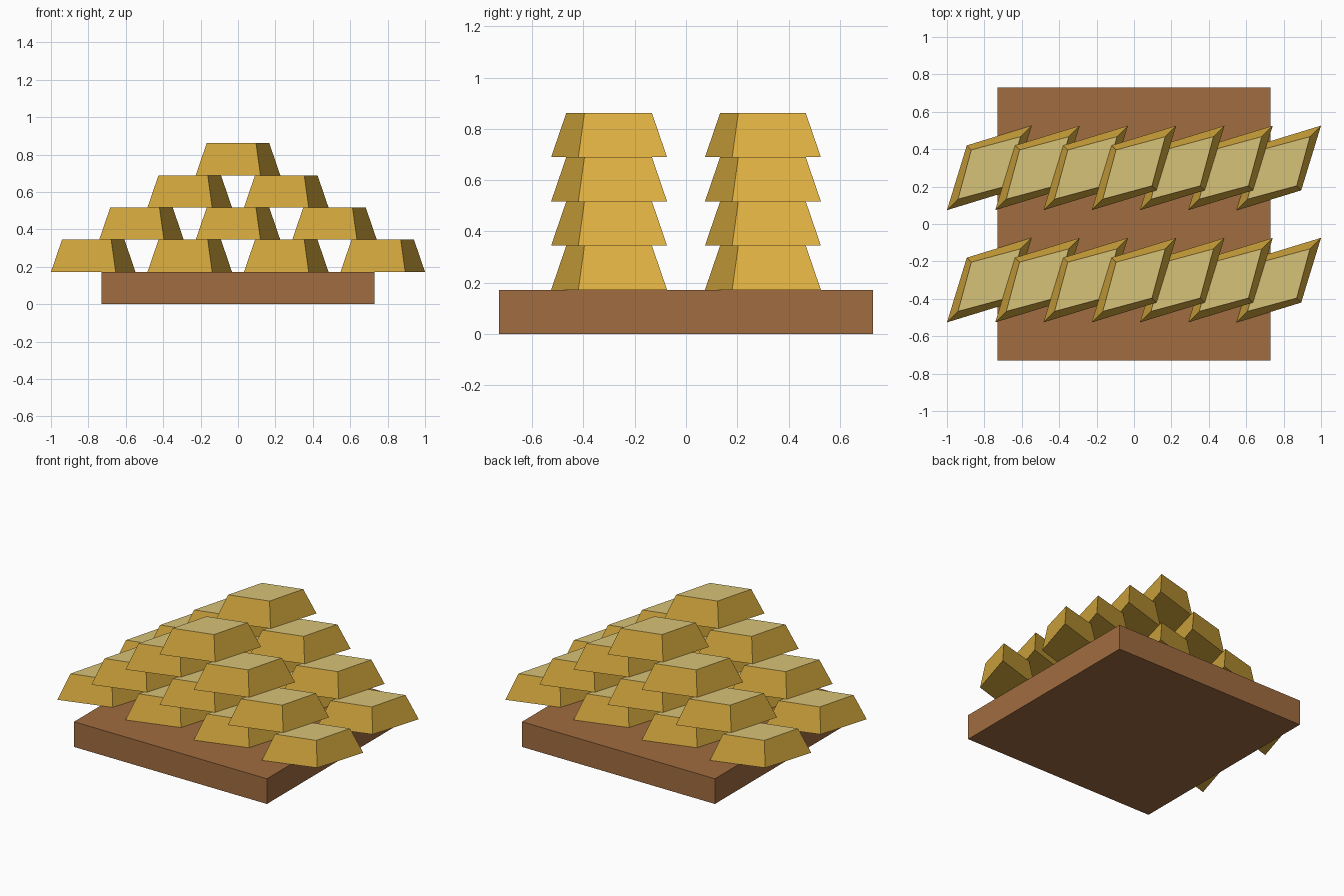
import bpy
import bmesh

cube = bpy.data.objects.get("Cube")
if cube:
    bpy.data.objects.remove(cube, do_unlink=True)


def make_material(name, srgb):
    """Flat material from 0-255 display values, stored as linear."""
    rgb = [((c / 255 + 0.055) / 1.055) ** 2.4 for c in srgb]
    mat = bpy.data.materials.new(name)
    mat.use_nodes = True
    mat.diffuse_color = (*rgb, 1)
    mat.node_tree.nodes["Principled BSDF"].inputs["Base Color"].default_value = (*rgb, 1)
    return mat


gold = make_material("gold", (223, 177, 65))
pale_gold = make_material("pale_gold", (215, 194, 120))
wood = make_material("brown_wood", (161, 108, 64))


def add_object(name, mesh, location):
    obj = bpy.data.objects.new(name, mesh)
    obj.location = location
    bpy.context.collection.objects.link(obj)
    return obj


def diamond(bm, long_half, short_half, z):
    """Skewed four-sided outline with its diagonals at 45 degrees."""
    a, b = long_half, short_half
    return [bm.verts.new((x, y, z)) for x, y in ((-a, -a), (b, -b), (a, a), (-b, b))]


def bar_mesh(height):
    """Tapered, skewed ingot with a paler top face."""
    bm = bmesh.new()
    low = diamond(bm, 0.226, 0.12, 0)
    high = diamond(bm, 0.167, 0.096, height)
    bm.faces.new(low[::-1])
    bm.faces.new(high)
    for i in range(4):
        j = (i + 1) % 4
        bm.faces.new((low[i], low[j], high[j], high[i]))
    bm.normal_update()
    for face in bm.faces:
        face.material_index = 1 if face.normal.z > 0.9 else 0
    mesh = bpy.data.meshes.new("gold_bar")
    bm.to_mesh(mesh)
    bm.free()
    mesh.materials.append(gold)
    mesh.materials.append(pale_gold)
    return mesh


STEP = 0.1724     # height of the base and of each layer
SPACING = 0.516   # distance between neighbouring bars

# Wooden base slab
bm = bmesh.new()
bmesh.ops.create_cube(bm, size=1)
bmesh.ops.scale(bm, vec=(1.46, 1.46, STEP), verts=bm.verts)
slab = bpy.data.meshes.new("base_slab")
bm.to_mesh(slab)
bm.free()
slab.materials.append(wood)
add_object("base_slab", slab, (0, 0, STEP / 2))

# Two stacked pyramids of bars, one in front and one behind
ingot = bar_mesh(STEP)
for stack, y in (("front", -0.3), ("back", 0.3)):
    for layer in range(4):
        count = 4 - layer
        for i in range(count):
            x = (i - (count - 1) / 2) * SPACING
            add_object(f"{stack}_bar_layer{layer + 1}_{i + 1}", ingot,
                       (x, y, STEP * (layer + 1)))
